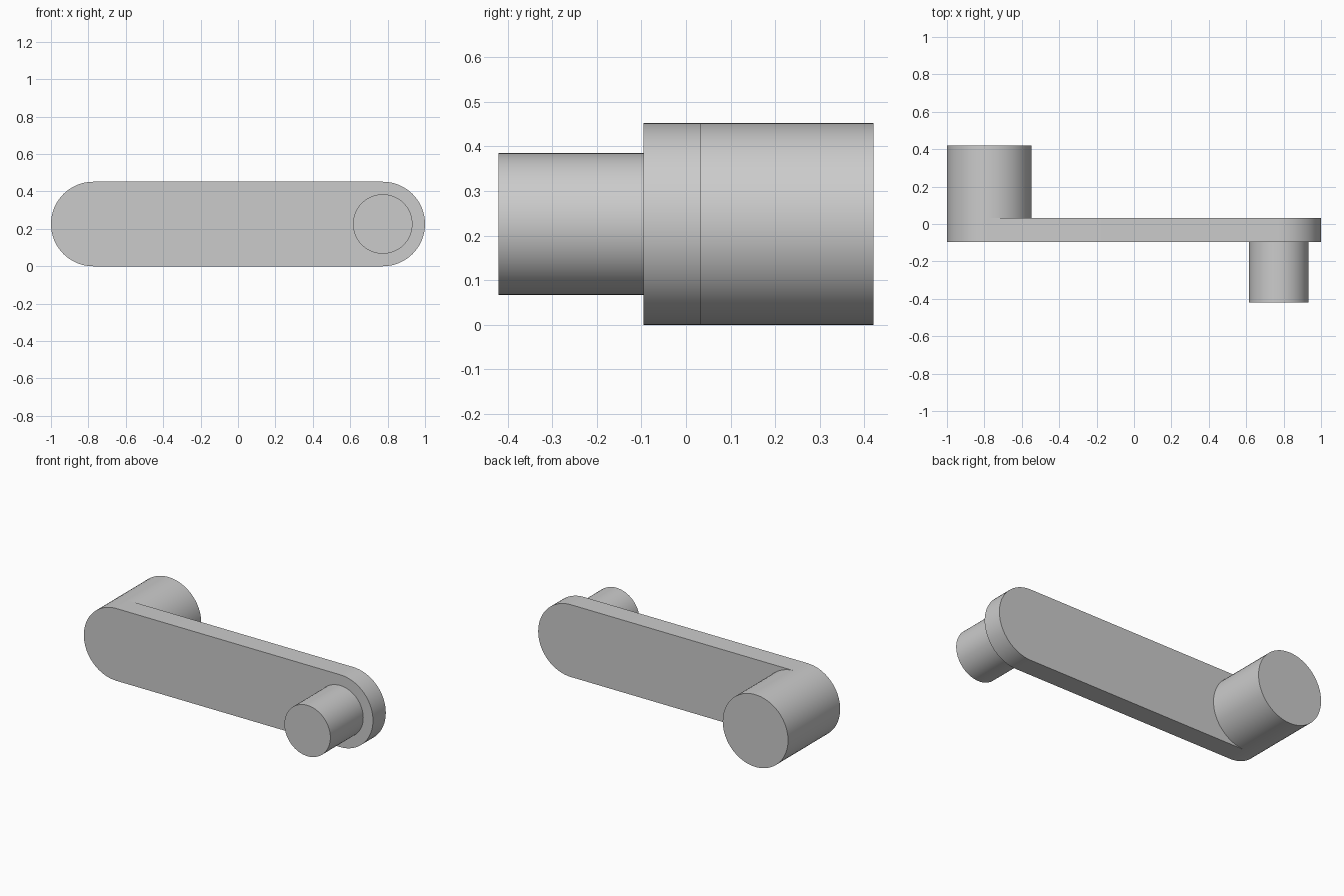
import bpy
import bmesh
import math

if "Cube" in bpy.data.objects:
    bpy.data.objects.remove(bpy.data.objects["Cube"], do_unlink=True)

# One plain grey for the whole crank
grey = bpy.data.materials.new("plain grey")
grey.use_nodes = True
colour = (0.6, 0.6, 0.6, 1)
grey.diffuse_color = colour
grey.node_tree.nodes["Principled BSDF"].inputs["Base Color"].default_value = colour

ARM_R = 0.226
HUB_X, PEG_X = -0.774, 0.774
FRONT, BACK = -0.095, 0.032
DEPTH = 0.42


def arc(cx, radius, start, sweep, steps):
    """Points (x, z) along an arc around the arm's centre line."""
    angles = [start + sweep * i / steps for i in range(steps + 1)]
    return [(cx + radius * math.cos(a), ARM_R + radius * math.sin(a)) for a in angles]


def extrude_profile(name, profile, y0, y1):
    """Solid with an x-z outline running from y0 to y1."""
    bm = bmesh.new()
    face = bm.faces.new([bm.verts.new((x, y0, z)) for x, z in profile])
    ext = bmesh.ops.extrude_face_region(bm, geom=[face], use_keep_orig=True)
    moved = [g for g in ext["geom"] if isinstance(g, bmesh.types.BMVert)]
    bmesh.ops.translate(bm, verts=moved, vec=(0, y1 - y0, 0))
    bmesh.ops.recalc_face_normals(bm, faces=bm.faces)
    mesh = bpy.data.meshes.new(name)
    bm.to_mesh(mesh)
    bm.free()
    mesh.materials.append(grey)
    obj = bpy.data.objects.new(name, mesh)
    bpy.context.collection.objects.link(obj)
    bpy.ops.object.select_all(action="DESELECT")
    obj.select_set(True)
    bpy.context.view_layer.objects.active = obj
    bpy.ops.object.shade_smooth_by_angle(angle=math.radians(30))
    return obj


# Flat arm with two round ends
half = math.pi / 2
arm_outline = arc(PEG_X, ARM_R, -half, math.pi, 32) + arc(HUB_X, ARM_R, half, math.pi, 32)
extrude_profile("crank_arm", arm_outline, FRONT, BACK)

# Thick hub behind the arm and slim handle peg in front
extrude_profile("hub", arc(HUB_X, ARM_R, 0, math.tau, 64)[:-1], BACK, DEPTH)
extrude_profile("handle_peg", arc(PEG_X, 0.159, 0, math.tau, 64)[:-1], -DEPTH, FRONT)
